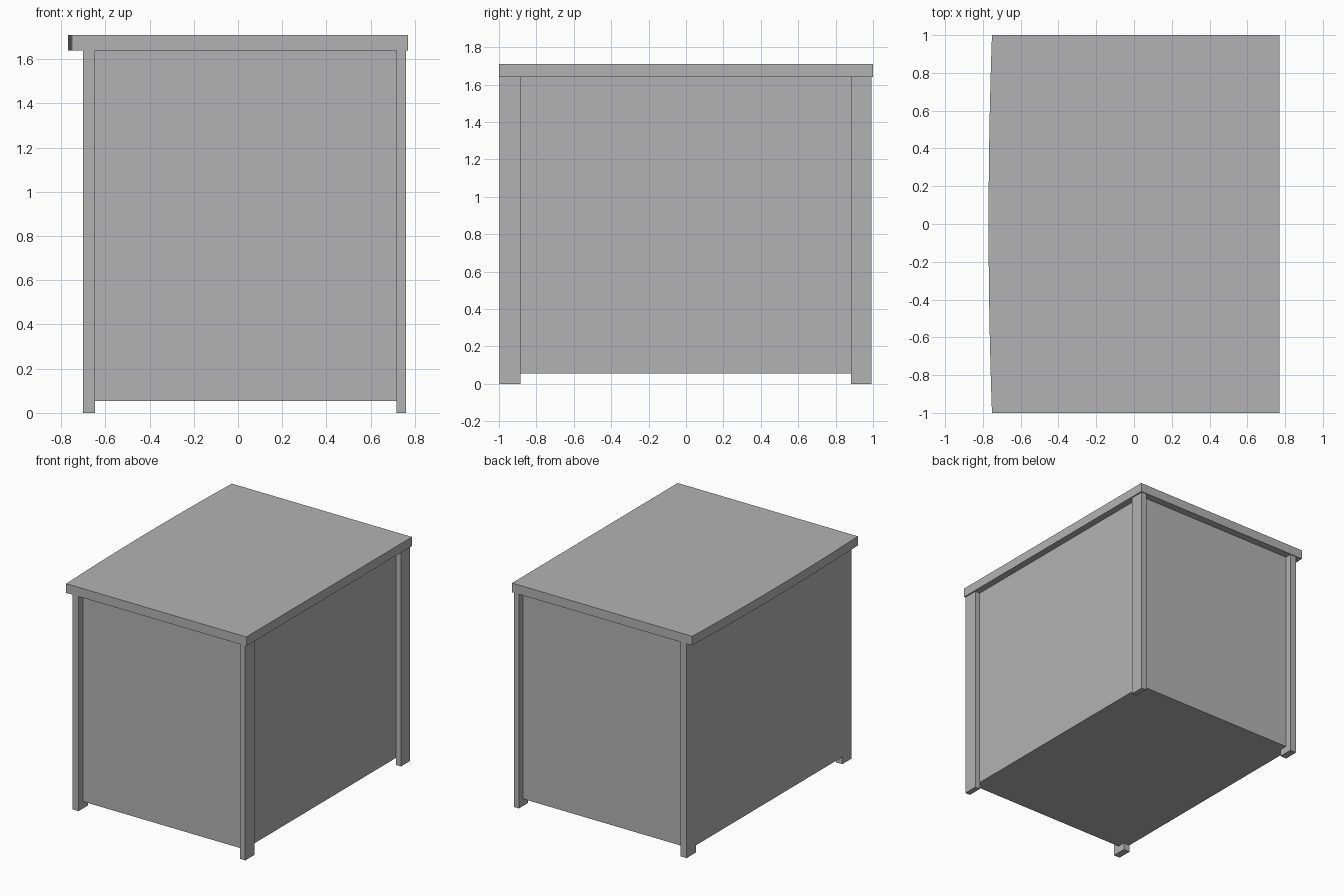
import bpy, bmesh, math

if "Cube" in bpy.data.objects:
    bpy.data.objects.remove(bpy.data.objects["Cube"])

grey = bpy.data.materials.new("plain grey")
grey.diffuse_color = (0.45, 0.45, 0.45, 1)
grey.use_nodes = True
grey.node_tree.nodes["Principled BSDF"].inputs["Base Color"].default_value = grey.diffuse_color


def prism(name, outline, z0, z1):
    """Extrude a flat outline from z0 up to z1."""
    bm = bmesh.new()
    base = bm.faces.new([bm.verts.new((x, y, z0)) for x, y in outline])
    ext = bmesh.ops.extrude_face_region(bm, geom=[base])
    for v in ext["geom"]:
        if isinstance(v, bmesh.types.BMVert):
            v.co.z = z1
    bmesh.ops.recalc_face_normals(bm, faces=bm.faces)
    mesh = bpy.data.meshes.new(name)
    bm.to_mesh(mesh)
    bm.free()
    mesh.materials.append(grey)
    obj = bpy.data.objects.new(name, mesh)
    bpy.context.collection.objects.link(obj)
    return obj


def box(name, x0, x1, y0, y1, z0, z1):
    return prism(name, [(x0, y0), (x1, y0), (x1, y1), (x0, y1)], z0, z1)


# Cabinet body, flush with the legs on the left, recessed on the other sides
LID_Z = 1.64
box("cabinet_body", -0.70, 0.718, -0.947, 0.943, 0.054, LID_Z)

# Corner legs
for side, x0, x1 in (("left", -0.701, -0.648), ("right", 0.717, 0.76)):
    for end, y0, y1 in (("front", -0.998, -0.886), ("back", 0.882, 0.993)):
        box(f"{end}_{side}_leg", x0, x1, y0, y1, 0, LID_Z)

# Table top with a gently bowed left edge
STEPS = 12
bow = []
for i in range(STEPS + 1):
    y = 1 - 2 * i / STEPS
    bow.append((-0.752 - 0.018 * (1 - y * y), y))
prism("table_top", bow + [(0.77, -1), (0.77, 1)], LID_Z, 1.71)
